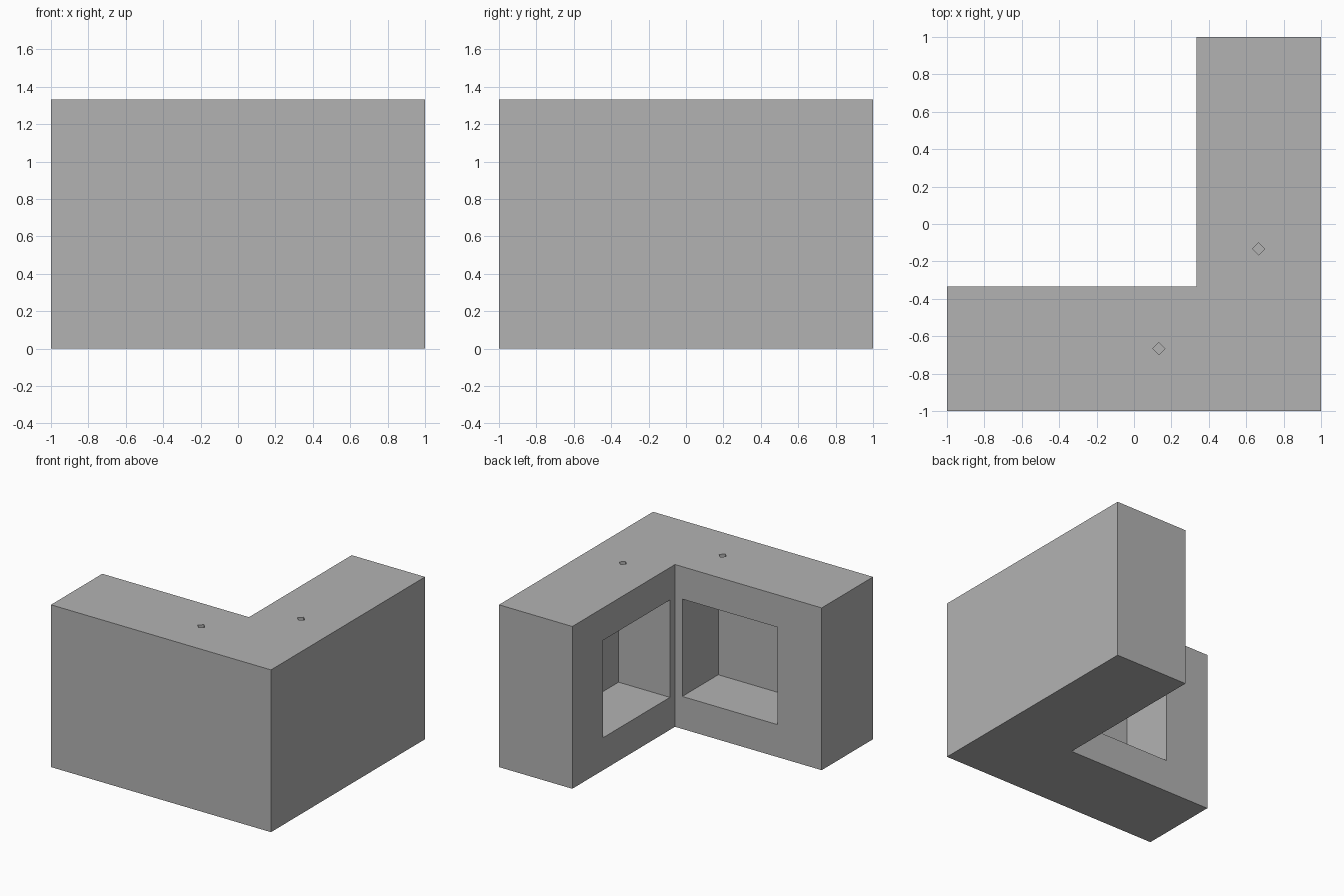
import bpy, bmesh, math
from mathutils import Matrix

if "Cube" in bpy.data.objects:
    bpy.data.objects.remove(bpy.data.objects["Cube"])

T = 1 / 3      # grid third used for the L-shaped plan
H = 4 / 3      # block height

grey = bpy.data.materials.new("plain_grey")
grey.diffuse_color = (0.45, 0.45, 0.45, 1)
grey.use_nodes = True
grey.node_tree.nodes["Principled BSDF"].inputs["Base Color"].default_value = grey.diffuse_color


def finish(name, bm):
    bmesh.ops.recalc_face_normals(bm, faces=bm.faces)
    me = bpy.data.meshes.new(name)
    bm.to_mesh(me)
    bm.free()
    me.materials.append(grey)
    ob = bpy.data.objects.new(name, me)
    bpy.context.collection.objects.link(ob)
    return ob


def box(bm, lo, hi):
    size = [b - a for a, b in zip(lo, hi)]
    mid = [(a + b) / 2 for a, b in zip(lo, hi)]
    bmesh.ops.create_cube(bm, size=1, matrix=Matrix.Translation(mid) @ Matrix.Diagonal((*size, 1)))


# L-shaped corner block, extruded from its plan
bm = bmesh.new()
plan = [(-1, -1), (1, -1), (1, 1), (T, 1), (T, -T), (-1, -T)]
face = bm.faces.new([bm.verts.new((x, y, 0)) for x, y in plan])
ext = bmesh.ops.extrude_face_region(bm, geom=[face])
bmesh.ops.translate(bm, vec=(0, 0, H),
                    verts=[v for v in ext["geom"] if isinstance(v, bmesh.types.BMVert)])
block = finish("corner_block", bm)

# square niches in the two inner faces
bm = bmesh.new()
box(bm, (-0.6, -0.8, 0.267), (0.267, -0.2, 1.067))
niche_a = finish("niche_cutter_a", bm)
bm = bmesh.new()
box(bm, (0.2, -0.267, 0.267), (0.8, 0.6, 1.067))
niche_b = finish("niche_cutter_b", bm)
cutters = [niche_a, niche_b]

# four-sided holes from the top down into each niche
for i, (x, y) in enumerate([(0.133, -2 * T), (2 * T, -0.133)]):
    bm = bmesh.new()
    bmesh.ops.create_cone(bm, cap_ends=True, segments=4, radius1=0.033, radius2=0.033,
                          depth=0.5, matrix=Matrix.Translation((x, y, 1.2)))
    xs = [v.co.x for v in bm.verts]
    if max(xs) - min(xs) < 0.06:      # keep the corners on the x and y axes
        bmesh.ops.rotate(bm, verts=bm.verts, cent=(x, y, 0),
                         matrix=Matrix.Rotation(math.pi / 4, 3, 'Z'))
    cutters.append(finish(f"hole_cutter_{i}", bm))

for c in cutters:
    m = block.modifiers.new(c.name, 'BOOLEAN')
    m.operation = 'DIFFERENCE'
    m.solver = 'EXACT'
    m.object = c
    c.hide_render = True
    c.display_type = 'WIRE'
